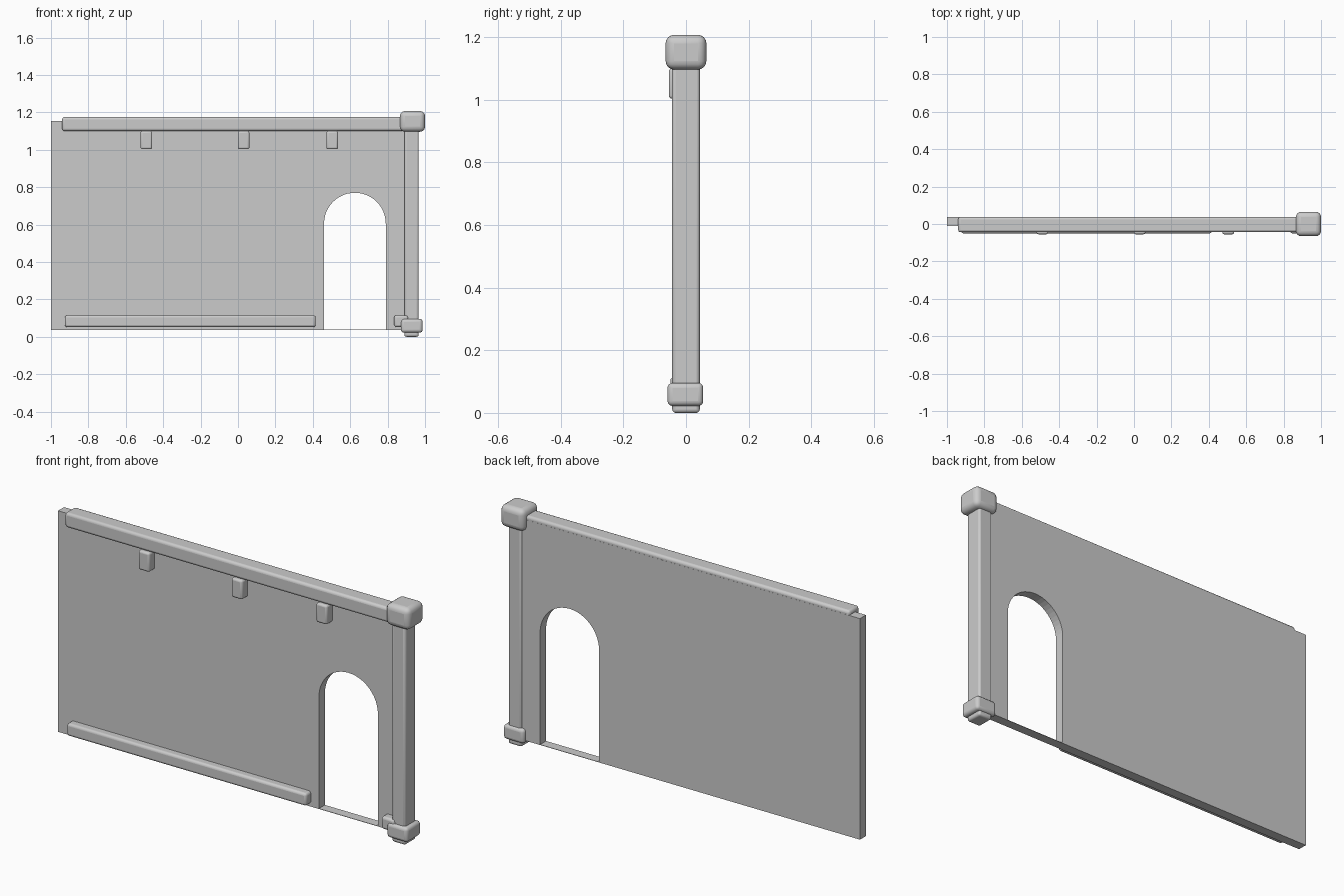
import bpy
import bmesh
import math

cube = bpy.data.objects.get("Cube")
if cube:
    bpy.data.objects.remove(cube, do_unlink=True)

stone = bpy.data.materials.new("plain_grey")
stone.use_nodes = True
grey = (0.6, 0.6, 0.6, 1)
stone.diffuse_color = grey
stone.node_tree.nodes["Principled BSDF"].inputs["Base Color"].default_value = grey


def add_object(name, bm):
    mesh = bpy.data.meshes.new(name)
    bmesh.ops.recalc_face_normals(bm, faces=bm.faces)
    bm.to_mesh(mesh)
    bm.free()
    mesh.materials.append(stone)
    obj = bpy.data.objects.new(name, mesh)
    bpy.context.scene.collection.objects.link(obj)
    return obj


def block(name, x, y, z, bevel=0.0, segments=3):
    """Box spanning the given (low, high) ranges, with rounded edges."""
    bm = bmesh.new()
    bmesh.ops.create_cube(bm, size=1)
    for v in bm.verts:
        v.co = [(lo + hi) / 2 + c * (hi - lo) for c, (lo, hi) in zip(v.co, (x, y, z))]
    obj = add_object(name, bm)
    if bevel:
        mod = obj.modifiers.new("rounded_edges", "BEVEL")
        mod.width = bevel
        mod.segments = segments
        bpy.ops.object.select_all(action="DESELECT")
        obj.select_set(True)
        bpy.context.view_layer.objects.active = obj
        bpy.ops.object.shade_smooth_by_angle(angle=math.radians(40))
    return obj


# Wall panel with an arched doorway, extruded from its outline
FRONT, BACK, BOTTOM, TOP = -0.01, 0.038, 0.037, 1.155
LEFT, RIGHT = 0.79, 0.46
middle, radius, spring = (LEFT + RIGHT) / 2, (LEFT - RIGHT) / 2, 0.605
arch = [(middle + radius * math.cos(math.pi * i / 24),
         spring + radius * math.sin(math.pi * i / 24)) for i in range(25)]
outline = [(-1, BOTTOM), (-1, TOP), (0.93, TOP), (0.93, BOTTOM),
           (LEFT, BOTTOM)] + arch + [(RIGHT, BOTTOM)]
bm = bmesh.new()
face = bm.faces.new([bm.verts.new((x, FRONT, z)) for x, z in outline])
extruded = bmesh.ops.extrude_face_region(bm, geom=[face])
bmesh.ops.translate(bm, vec=(0, BACK - FRONT, 0),
                    verts=[g for g in extruded["geom"] if isinstance(g, bmesh.types.BMVert)])
add_object("wall_panel", bm)

# Thin threshold across the doorway
block("door_threshold", (RIGHT, LEFT), (FRONT, BACK), (BOTTOM, BOTTOM + 0.002))

# Rails along the top and bottom of the wall
block("top_rail", (-0.94, 0.9), (-0.044, 0.0375), (1.1, 1.175), 0.013)
block("long_skirting", (-0.925, 0.415), (-0.05, 0.01), (0.052, 0.115), 0.012)
block("short_skirting", (0.835, 0.91), (-0.05, 0.01), (0.052, 0.115), 0.012)

# Small brackets under the top rail
for i, x in enumerate((-0.49, 0.03, 0.504)):
    block(f"bracket_{i + 1}", (x - 0.031, x + 0.031), (-0.055, 0.01), (1.003, 1.1), 0.01)

# Corner post with its cap and base
block("corner_post", (0.89, 0.966), (-0.044, 0.044), (0.0, 1.13), 0.011)
block("post_cap", (0.866, 1.0), (-0.065, 0.065), (1.096, 1.207), 0.027, 4)
block("post_base", (0.871, 0.987), (-0.059, 0.055), (0.022, 0.096), 0.016, 4)
